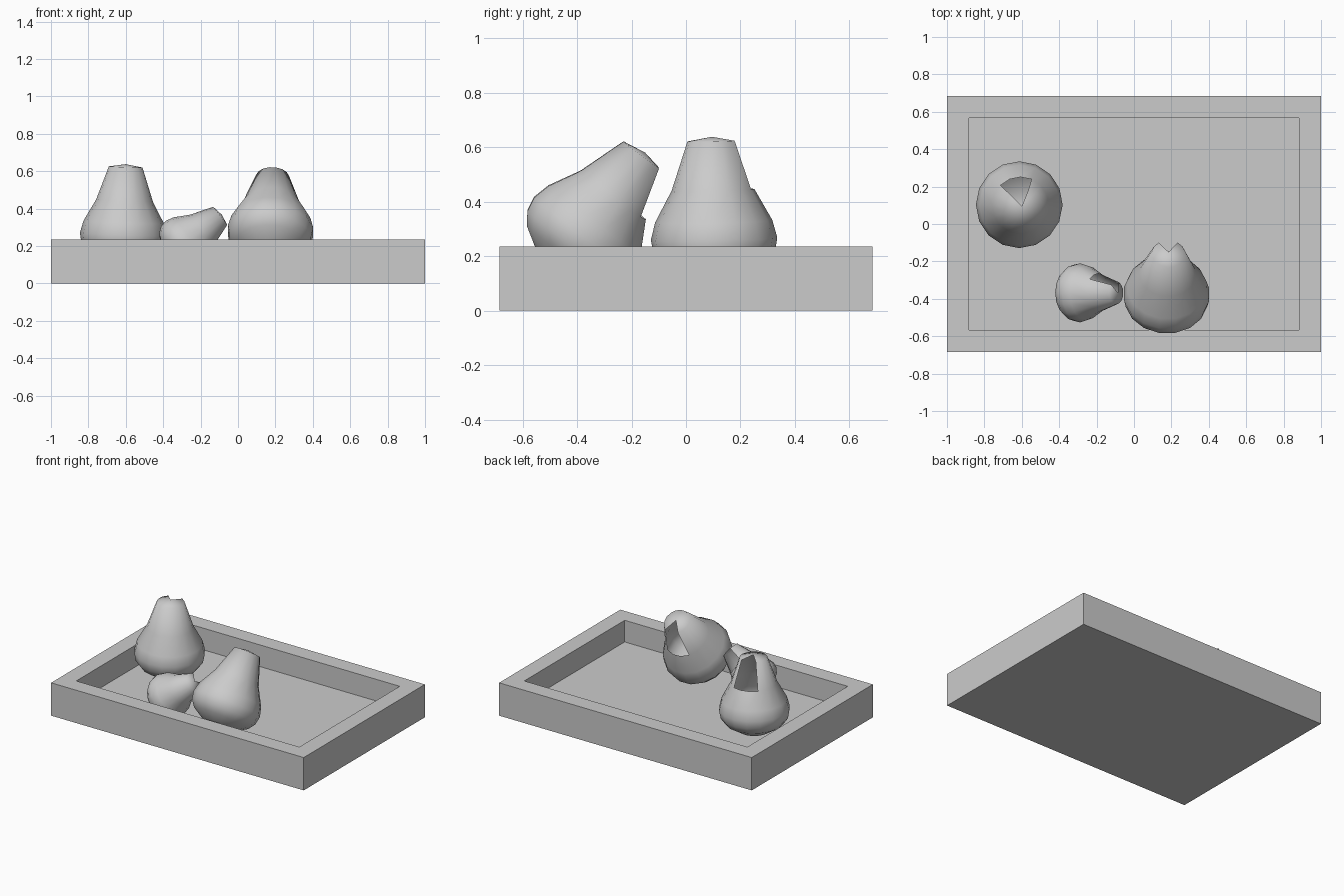
import bpy, bmesh, math
from mathutils import Vector, Matrix

old = bpy.data.objects.get("Cube")
if old:
    bpy.data.objects.remove(old, do_unlink=True)

# One plain grey for everything
GREY = (0.6, 0.6, 0.6, 1.0)
grey = bpy.data.materials.new("plain_grey")
grey.use_nodes = True
grey.diffuse_color = GREY
grey.node_tree.nodes["Principled BSDF"].inputs["Base Color"].default_value = GREY


def add_object(name, bm):
    mesh = bpy.data.meshes.new(name)
    bmesh.ops.recalc_face_normals(bm, faces=bm.faces)
    bm.to_mesh(mesh)
    bm.free()
    mesh.materials.append(grey)
    obj = bpy.data.objects.new(name, mesh)
    bpy.context.collection.objects.link(obj)
    return obj


def build_tray(size, rim, floor_height):
    bm = bmesh.new()
    bmesh.ops.create_cube(bm, size=1, matrix=Matrix.Translation((0, 0, size.z / 2))
                          @ Matrix.Diagonal(size).to_4x4())
    top = max(bm.faces, key=lambda f: f.calc_center_median().z)
    # Rim, then the recessed floor
    bmesh.ops.inset_region(bm, faces=[top], thickness=rim, use_even_offset=True)
    lowered = bmesh.ops.extrude_face_region(bm, geom=[top])["geom"]
    bmesh.ops.delete(bm, geom=[top], context="FACES_ONLY")
    for v in lowered:
        if isinstance(v, bmesh.types.BMVert):
            v.co.z = floor_height
    return add_object("tray", bm)


# Pear outline as (radius, height), from the base to the tip
PROFILE = [(0, 0), (0.1, 0.03), (0.19, 0.085), (0.222, 0.13), (0.232, 0.185),
           (0.215, 0.25), (0.152, 0.365), (0.09, 0.545), (0, 0.56)]
SIDES = 16
GAP = 3
LENGTH = PROFILE[-1][1]


def build_pear(name, tip, axis, gap_angle, scale=1.0):
    """Lathed pear with a narrow opening in the neck, tip at the given point."""
    bm = bmesh.new()
    rings = []
    for radius, height in PROFILE:
        count = SIDES if radius else 1
        rings.append([bm.verts.new((radius * math.cos(a), radius * math.sin(a), height))
                      for a in (math.tau * (i - GAP / 2) / SIDES for i in range(count))])
    last = len(rings) - 2
    for level, (low, high) in enumerate(zip(rings, rings[1:])):
        for i in range(SIDES):
            if level >= last - 1 and i < GAP:
                continue
            j = (i + 1) % SIDES
            if len(low) == 1:
                bm.faces.new((low[0], high[j], high[i]))
            elif len(high) == 1:
                bm.faces.new((low[i], low[j], high[0]))
            else:
                bm.faces.new((low[i], low[j], high[j], high[i]))
    for f in bm.faces:
        f.smooth = True
    pear = add_object(name, bm)

    # Aim the pear along its axis, with the opening turned about that axis
    z = Vector(axis).normalized()
    y_ref = Vector((0, 1, 0))
    if abs(z.y) > 0.4:
        x = (y_ref - z * z.y).normalized()
    else:
        x = (y_ref - z * y_ref.dot(z)).normalized()
    y = z.cross(x)
    turn = Matrix((x, y, z)).transposed() @ Matrix.Rotation(math.radians(gap_angle), 3, "Z")
    pear.matrix_world = (Matrix.Translation(Vector(tip) - z * LENGTH * scale)
                         @ turn.to_4x4() @ Matrix.Scale(scale, 4))
    return pear


build_tray(Vector((2, 1.37, 0.235)), 0.117, 0.08)
build_pear("upright_pear", (-0.60, 0.095, 0.638), (0.02, -0.012, 0.56), 11)
build_pear("leaning_pear", (0.185, -0.15, 0.58), (0.03, 0.6, 0.8), 0)
build_pear("small_pear", (-0.087, -0.368, 0.368), (0.79, 0, 0.615), 11, 0.68)
